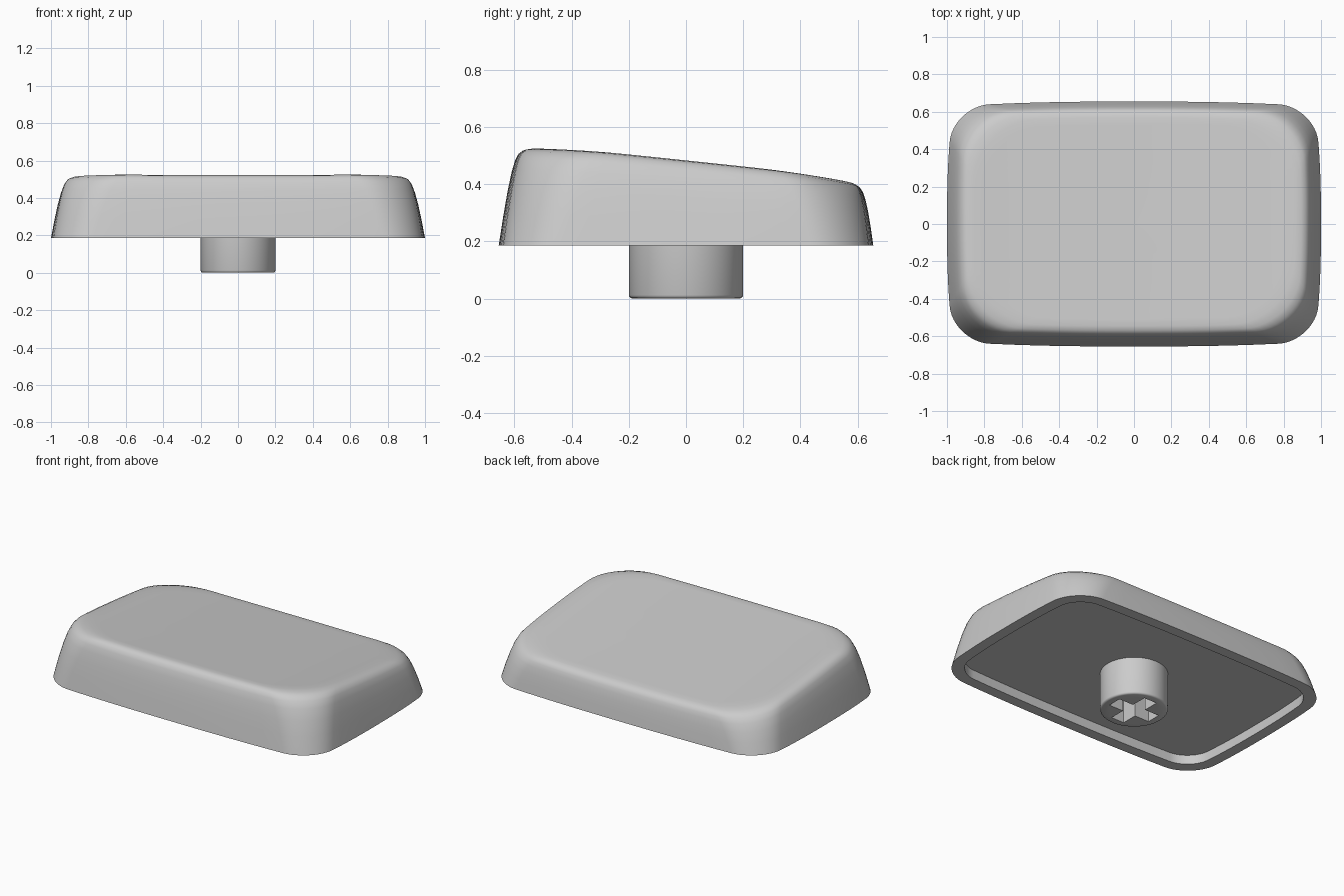
import bpy
import bmesh
from math import sin, cos, pi, radians

BASE_Z, CEILING_Z = 0.185, 0.245
HALF_X, HALF_Y = 1.0, 0.655

cube = bpy.data.objects.get("Cube")
if cube:
    bpy.data.objects.remove(cube, do_unlink=True)

gray = bpy.data.materials.new("light gray plastic")
gray.use_nodes = True
gray.diffuse_color = (0.6, 0.6, 0.6, 1)
gray.node_tree.nodes["Principled BSDF"].inputs["Base Color"].default_value = (0.6, 0.6, 0.6, 1)


def outline(hx, hy, r, arc=12, edge=12):
    """Rounded rectangle whose sides bow gently outward."""
    pts = []
    for k, (sx, sy) in enumerate([(1, 1), (-1, 1), (-1, -1), (1, -1)]):
        for i in range(arc + 1):
            a = (k + i / arc) * pi / 2
            pts.append((sx * (hx - r) + r * cos(a), sy * (hy - r) + r * sin(a)))
        # Straight side towards the next corner
        x, y = pts[-1]
        nx, ny = (-x, y) if k % 2 == 0 else (x, -y)
        for i in range(1, edge):
            t = i / edge
            pts.append((x + (nx - x) * t, y + (ny - y) * t))
    return [(x * (1 - 0.035 * abs(y / hy) ** 2.5), y * (1 - 0.04 * abs(x / hx) ** 2.5))
            for x, y in pts]


def top_height(x, y):
    """Sloping top, dished slightly across its width."""
    return 0.465 - 0.105 * y + 0.017 * (x / 0.85) ** 4


def bridge(bm, lower, upper):
    n = len(lower)
    for i in range(n):
        j = (i + 1) % n
        bm.faces.new((lower[i], lower[j], upper[j], upper[i]))


def finish(bm, name):
    bmesh.ops.recalc_face_normals(bm, faces=bm.faces)
    mesh = bpy.data.meshes.new(name)
    bm.to_mesh(mesh)
    bm.free()
    mesh.materials.append(gray)
    obj = bpy.data.objects.new(name, mesh)
    bpy.context.collection.objects.link(obj)
    return obj


def activate(obj):
    bpy.ops.object.select_all(action='DESELECT')
    obj.select_set(True)
    bpy.context.view_layer.objects.active = obj


# Cap shell: cavity, tapered wall, rounded rim and dished top
bm = bmesh.new()
inner = outline(HALF_X - 0.07, HALF_Y - 0.07, 0.15)
rings = [[bm.verts.new((x, y, z)) for x, y in inner] for z in (CEILING_Z, BASE_Z)]
bm.faces.new(rings[0])

# Height fraction and inset of each wall ring
wall = [(0, 0), (0.3, 0.018), (0.55, 0.035), (0.75, 0.052), (0.87, 0.067),
        (0.94, 0.083), (0.98, 0.106), (1, 0.14)]
for f, inset in wall:
    pts = outline(HALF_X - inset, HALF_Y - 0.7 * inset, 0.2 + 0.85 * inset)
    ring = []
    for x, y in pts:
        y += 0.012 * f
        ring.append(bm.verts.new((x, y, BASE_Z + f * (top_height(x, y) - BASE_Z))))
    rings.append(ring)

rim = [v.co.copy() for v in rings[-1]]
for s in (0.93, 0.82, 0.68, 0.5, 0.28):
    rings.append([bm.verts.new((p.x * s, p.y * s, top_height(p.x * s, p.y * s))) for p in rim])
for lower, upper in zip(rings, rings[1:]):
    bridge(bm, lower, upper)
center = bm.verts.new((0, 0, top_height(0, 0)))
last = rings[-1]
for i, v in enumerate(last):
    bm.faces.new((v, last[(i + 1) % len(last)], center))
cap = finish(bm, "cap_shell")

# Round stem with a softened lower edge
bm = bmesh.new()
sides = 64
profile = [(0.188, 0), (0.194, 0.002), (0.198, 0.006), (0.2, 0.012), (0.2, CEILING_Z + 0.005)]
rings = [[bm.verts.new((r * cos(2 * pi * i / sides), r * sin(2 * pi * i / sides), z))
          for i in range(sides)] for r, z in profile]
for lower, upper in zip(rings, rings[1:]):
    bridge(bm, lower, upper)
bm.faces.new(rings[0])
bm.faces.new(rings[-1])
stem = finish(bm, "stem")

# Cross-shaped socket cut into the stem
bm = bmesh.new()
a, b = 0.15, 0.046
quarter = [(a, -b), (a, b), (b, b)]
cross = []
for k in range(4):
    c, s = round(cos(k * pi / 2)), round(sin(k * pi / 2))
    cross += [(c * x - s * y, s * x + c * y) for x, y in quarter]
ends = [[bm.verts.new((x, y, z)) for x, y in cross] for z in (-0.1, CEILING_Z - 0.01)]
bridge(bm, *ends)
for end in ends:
    bm.faces.new(end)
cutter = finish(bm, "socket_cutter")
cutter.hide_render = True

cut = stem.modifiers.new("socket", 'BOOLEAN')
cut.operation = 'DIFFERENCE'
cut.solver = 'EXACT'
cut.object = cutter
activate(stem)
bpy.ops.object.modifier_apply(modifier=cut.name)
bpy.data.objects.remove(cutter, do_unlink=True)

for obj in (cap, stem):
    activate(obj)
    bpy.ops.object.shade_smooth_by_angle(angle=radians(40))
